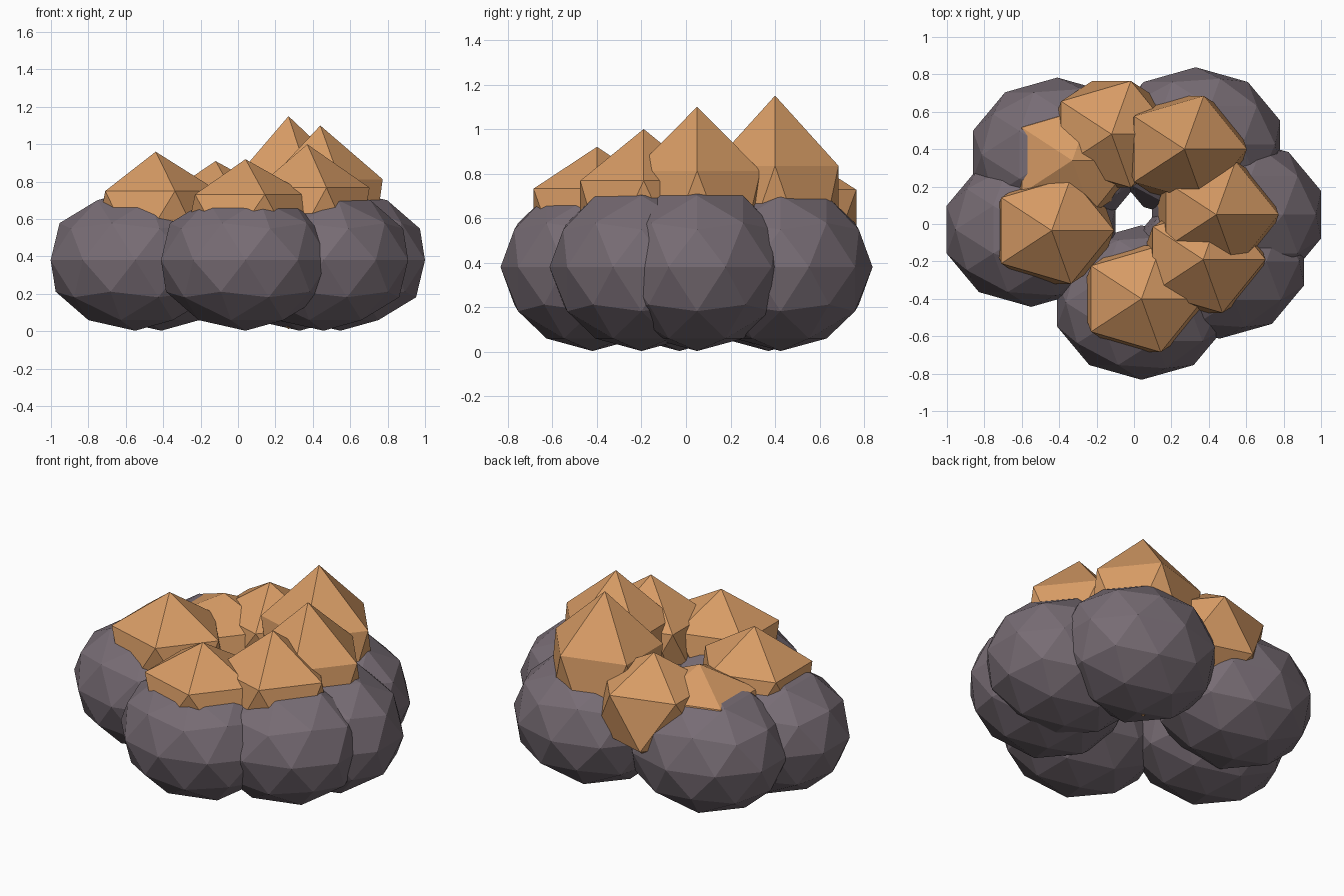
import bpy

if "Cube" in bpy.data.objects:
    bpy.data.objects.remove(bpy.data.objects["Cube"])


def make_material(name, color):
    mat = bpy.data.materials.new(name)
    mat.diffuse_color = (*color, 1.0)
    mat.use_nodes = True
    mat.node_tree.nodes["Principled BSDF"].inputs["Base Color"].default_value = mat.diffuse_color
    return mat


def faceted_ball(name, location, radii, detail, mat):
    bpy.ops.mesh.primitive_ico_sphere_add(subdivisions=detail, radius=1.0, location=location)
    ball = bpy.context.object
    ball.name = name
    ball.scale = radii
    ball.data.materials.append(mat)
    return ball


stone_grey = make_material("stone grey", (0.185, 0.150, 0.175))
flame_orange = make_material("flame orange", (0.68, 0.33, 0.13))

# Ring of stones: x, y of each centre
stones = [(-0.55, -0.03), (-0.41, 0.37), (0.33, 0.425),
          (0.548, 0.05), (0.458, -0.20), (0.04, -0.42)]
for i, (x, y) in enumerate(stones):
    faceted_ball(f"stone_{i + 1}", (x, y, 0.38), (0.475, 0.413, 0.377), 2, stone_grey)

# Ring of pointed flames: x, y and height of each tip
flames = [(-0.44, -0.035, 0.96), (-0.33, 0.34, 0.84), (-0.12, 0.48, 0.91), (0.27, 0.40, 1.15),
          (0.44, 0.05, 1.10), (0.37, -0.19, 1.00), (0.04, -0.40, 0.92)]
FLAME_Z = 0.58
for i, (x, y, tip) in enumerate(flames):
    faceted_ball(f"flame_{i + 1}", (x, y, FLAME_Z), (0.373, 0.335, tip - FLAME_Z), 1, flame_orange)
